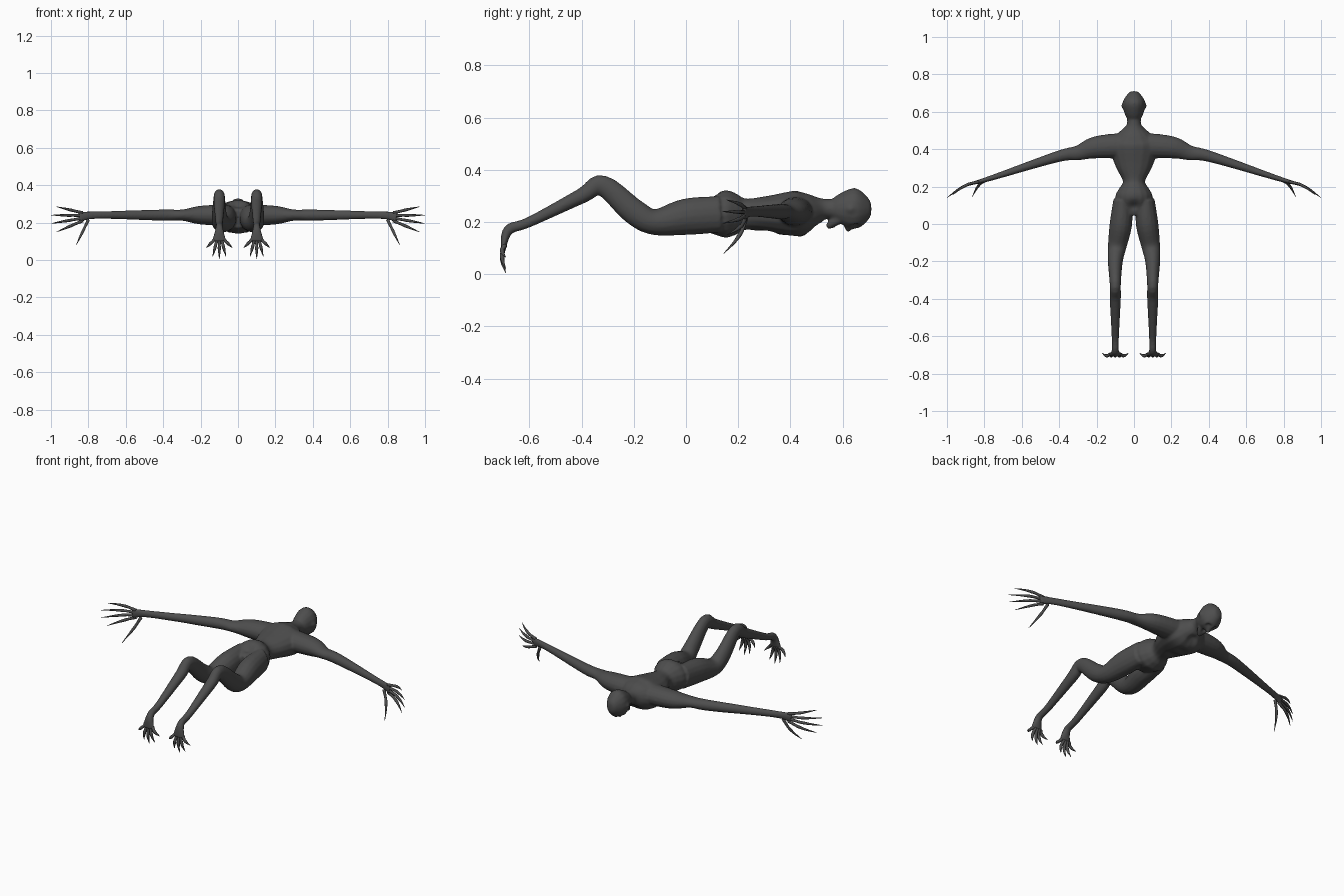
import bpy
import bmesh
import math
from mathutils import Vector

cube = bpy.data.objects.get("Cube")
if cube:
    bpy.data.objects.remove(cube, do_unlink=True)

# One dark skin colour
skin_colour = (0.075, 0.075, 0.075, 1)
skin = bpy.data.materials.new("charcoal skin")
skin.use_nodes = True
skin.diffuse_color = skin_colour
shader = skin.node_tree.nodes["Principled BSDF"]
shader.inputs["Base Color"].default_value = skin_colour
shader.inputs["Roughness"].default_value = 0.8

across, along, up = Vector((1, 0, 0)), Vector((0, 1, 0)), Vector((0, 0, 1))
sides = {"left": 1, "right": -1}


def resample(rows, steps):
    """Pass a smooth spline through rows of numbers."""
    last = len(rows) - 1
    result = []
    for index in range(last):
        before, start, end, after = (
            rows[min(max(index + offset, 0), last)] for offset in (-1, 0, 1, 2))
        for step in range(steps):
            t = step / steps
            row = []
            for a, b, c, d in zip(before, start, end, after):
                linear = c - a
                square = 2 * a - 5 * b + 4 * c - d
                cubic = 3 * (b - c) + d - a
                row.append(b + t * (linear + t * (square + t * cubic)) / 2)
            result.append(row)
    result.append(rows[last])
    return result


def loft(bm, rows, hint, side=1, count=16, steps=5):
    """Closed tube through rows of x, y, z, half width along the hint, half depth."""
    rows = resample(rows, steps)
    last = len(rows) - 1
    centres = [Vector((side * x, y, z)) for x, y, z, width, depth in rows]
    rings = []
    for index, (x, y, z, width, depth) in enumerate(rows):
        path = (centres[min(index + 1, last)] - centres[max(index - 1, 0)]).normalized()
        wide = (hint - path * hint.dot(path)).normalized()
        deep = path.cross(wide)
        ring = []
        for corner in range(count):
            angle = math.tau * corner / count
            offset = wide * width * math.cos(angle) + deep * depth * math.sin(angle)
            ring.append(bm.verts.new(centres[index] + offset))
        rings.append(ring)
    faces = [bm.faces.new(rings[0]), bm.faces.new(rings[-1])]
    for low, high in zip(rings, rings[1:]):
        for corner in range(count):
            back = corner - 1
            faces.append(bm.faces.new((low[back], low[corner], high[corner], high[back])))
    bmesh.ops.recalc_face_normals(bm, faces=faces)


def central(bm, rows):
    """Loft on the middle plane through rows of y, z, half width, half depth."""
    loft(bm, [(0, *row) for row in rows], across)


def finish(bm, name):
    mesh = bpy.data.meshes.new(name)
    bm.to_mesh(mesh)
    bm.free()
    mesh.materials.append(skin)
    mesh.shade_smooth()
    obj = bpy.data.objects.new(name, mesh)
    bpy.context.collection.objects.link(obj)
    return obj


# Centre line of the body
torso = [
    (0.05, 0.22, 0.07, 0.05),   # crotch
    (0.14, 0.23, 0.1, 0.09),    # hips
    (0.19, 0.23, 0.08, 0.08),
    (0.23, 0.23, 0.06, 0.06),   # waist
    (0.31, 0.23, 0.1, 0.07),
    (0.42, 0.23, 0.13, 0.09),   # chest
    (0.48, 0.24, 0.09, 0.07),
    (0.53, 0.25, 0.04, 0.04),   # neck
    (0.58, 0.25, 0.04, 0.04)]
skull = [
    (0.55, 0.25, 0.03, 0.03),
    (0.59, 0.25, 0.05, 0.06),
    (0.65, 0.25, 0.06, 0.08),
    (0.7, 0.25, 0.03, 0.04),
    (0.71, 0.25, 0.01, 0.01)]
jaw = [
    (0.61, 0.22, 0.04, 0.02),
    (0.57, 0.2, 0.03, 0.02),
    (0.54, 0.18, 0.01, 0.01)]

# Limbs on the left side
arm = [
    (0.03, 0.42, 0.24, 0.07, 0.06),
    (0.2, 0.41, 0.24, 0.06, 0.05),      # shoulder
    (0.3, 0.38, 0.24, 0.04, 0.03),
    (0.41, 0.36, 0.24, 0.03, 0.03),     # elbow
    (0.75, 0.25, 0.24, 0.015, 0.02),    # wrist
    (0.85, 0.22, 0.23, 0.01, 0.03)]     # palm
leg = [
    (0.06, 0.13, 0.23, 0.05, 0.07),
    (0.07, 0, 0.22, 0.06, 0.07),
    (0.09, -0.12, 0.2, 0.05, 0.05),     # thigh
    (0.1, -0.2, 0.24, 0.04, 0.05),
    (0.1, -0.32, 0.34, 0.03, 0.04),     # knee
    (0.1, -0.4, 0.3, 0.03, 0.03),
    (0.1, -0.6, 0.2, 0.02, 0.02),
    (0.1, -0.68, 0.17, 0.02, 0.02),     # ankle
    (0.1, -0.7, 0.1, 0.04, 0.01)]       # sole

bm = bmesh.new()
for part in (torso, skull, jaw):
    central(bm, part)
for side in sides.values():
    loft(bm, arm, along, side)
    loft(bm, leg, across, side)
body = finish(bm, "body")

# Fuse the parts into one smooth skin
remesh = body.modifiers.new("fuse", "REMESH")
remesh.mode = "VOXEL"
remesh.voxel_size = 0.006
blend = body.modifiers.new("blend", "SMOOTH")
blend.iterations = 5
graph = bpy.context.evaluated_depsgraph_get()
fused = bpy.data.meshes.new_from_object(body.evaluated_get(graph))
body.modifiers.clear()
body.data = fused


def dab(spot, push, radius):
    """Push the skin around a spot, alike on both sides."""
    for side in sides.values():
        mirror = Vector((side, 1, 1))
        for vert in fused.vertices:
            if vert.co.x * side > 0:
                distance = (vert.co * mirror - Vector(spot)).length
                vert.co += push * mirror * math.exp(-(distance / radius) ** 2)


# Face
eye_socket = dab((0.02, 0.65, 0.18), up * 0.016, 0.016)
nose = dab((0, 0.62, 0.18), up * -0.015, 0.012)
mouth = dab((0, 0.59, 0.18), up * 0.02, 0.012)
ear = dab((0.05, 0.63, 0.25), across * 0.01, 0.015)
# Hollows of the throat, breastbone, rib arch and seat
for y, z, push in ((0.49, 0.17, 0.02), (0.4, 0.14, 0.01), (0.32, 0.16, 0.01), (0.09, 0.31, -0.02)):
    dab((0, y, z), up * push, 0.03)
fused.shade_smooth()


def digit(bm, base, tip, bend, radius, side):
    """Thin knuckled finger or toe that ends in a claw."""
    rows = []
    for t, thickness in ((0, 1), (0.3, 0.8), (0.45, 0.9), (0.7, 0.6), (1, 0.1)):
        spot = Vector(base).lerp(Vector(tip), t) + bend * math.sin(math.pi * t)
        rows.append((*spot, radius * thickness, radius * thickness))
    loft(bm, rows, along + across / 3, side, count=8, steps=3)


for label, side in sides.items():
    # Fan of four fingers and a drooping thumb
    bm = bmesh.new()
    bend = along * 0.016
    for finger in range(4):
        short = 0.03 if finger in (0, 3) else 0
        base = (0.83, 0.225, 0.21 + 0.014 * finger)
        tip = (1 - short, 0.14 + short / 2, 0.15 + 0.045 * finger)
        digit(bm, base, tip, bend, 0.009, side)
    digit(bm, (0.8, 0.23, 0.215), (0.865, 0.145, 0.08), bend, 0.009, side)
    finish(bm, label + "_fingers")

    # Fan of five clawed toes
    bm = bmesh.new()
    for toe in range(-2, 3):
        base = (0.1 + 0.012 * toe, -0.695, 0.11)
        tip = (0.1 + 0.035 * toe, -0.69, 0.005 + 0.015 * toe * toe)
        digit(bm, base, tip, along * -0.012, 0.01, side)
    finish(bm, label + "_toes")
